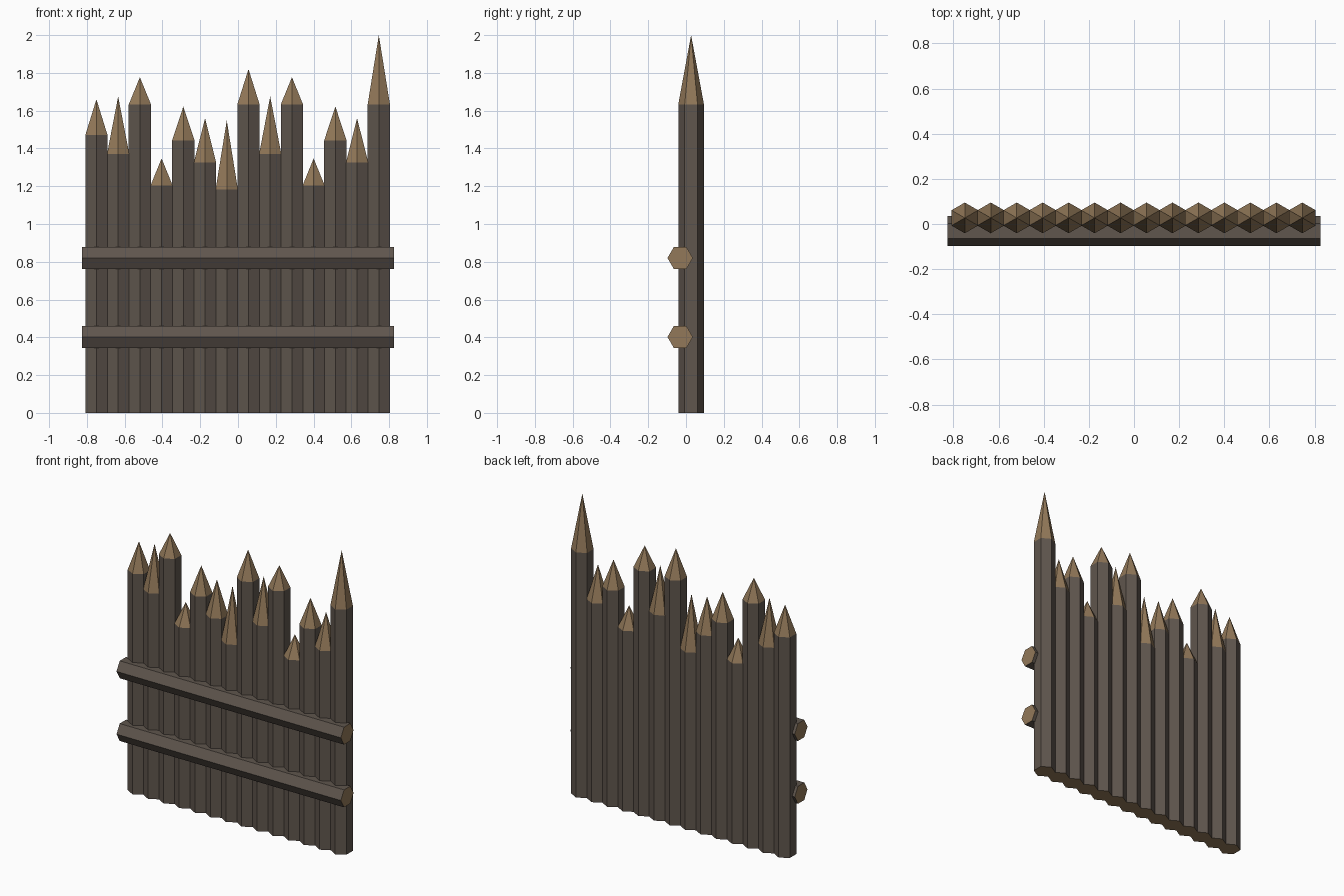
import bpy, bmesh, math

if "Cube" in bpy.data.objects:
    bpy.data.objects.remove(bpy.data.objects["Cube"])

def material(name, color):
    m = bpy.data.materials.new(name)
    m.diffuse_color = color
    m.use_nodes = True
    m.node_tree.nodes["Principled BSDF"].inputs["Base Color"].default_value = m.diffuse_color
    return m

BARK = material("bark", (0.115, 0.092, 0.075, 1))
CUT = material("cut_wood", (0.29, 0.19, 0.10, 1))

def hexagon(r, start):
    return [(r * math.cos(start + i * math.pi / 3), r * math.sin(start + i * math.pi / 3))
            for i in range(6)]

def build(name, rings, apex=None):
    """Hexagonal log skinned through two rings, with a cut end or a sharpened point."""
    bm = bmesh.new()
    lo, hi = [[bm.verts.new(p) for p in ring] for ring in rings]
    bm.faces.new(lo[::-1]).material_index = 1
    tip = bm.verts.new(apex) if apex else None
    if not tip:
        bm.faces.new(hi).material_index = 1
    for i in range(6):
        j = (i + 1) % 6
        bm.faces.new((lo[i], lo[j], hi[j], hi[i]))
        if tip:
            bm.faces.new((hi[i], hi[j], tip)).material_index = 1
    bmesh.ops.recalc_face_normals(bm, faces=bm.faces)
    me = bpy.data.meshes.new(name)
    bm.to_mesh(me)
    bm.free()
    me.materials.append(BARK)
    me.materials.append(CUT)
    bpy.context.collection.objects.link(bpy.data.objects.new(name, me))

# Upright stakes: shoulder height, tip height
stakes = [(1.47, 1.66), (1.37, 1.675), (1.633, 1.777), (1.203, 1.347), (1.443, 1.622),
          (1.326, 1.56), (1.183, 1.548), (1.633, 1.82), (1.37, 1.675), (1.633, 1.777),
          (1.203, 1.347), (1.443, 1.622), (1.326, 1.56), (1.633, 2.0)]
SPACING, Y = 0.115, 0.027
for n, (shoulder, tip) in enumerate(stakes):
    x = -0.002 + (n - 6.5) * SPACING
    ring = [(x + a, Y + b) for a, b in hexagon(0.068, math.pi / 6)]
    build(f"stake_{n + 1}", [[(a, b, z) for a, b in ring] for z in (0, shoulder)], (x, Y, tip))

# Horizontal rails across the front
for name, z in (("lower_rail", 0.402), ("upper_rail", 0.82)):
    build(name, [[(x, -0.031 + a, z + b) for a, b in hexagon(0.067, 0)] for x in (-0.827, 0.827)])
